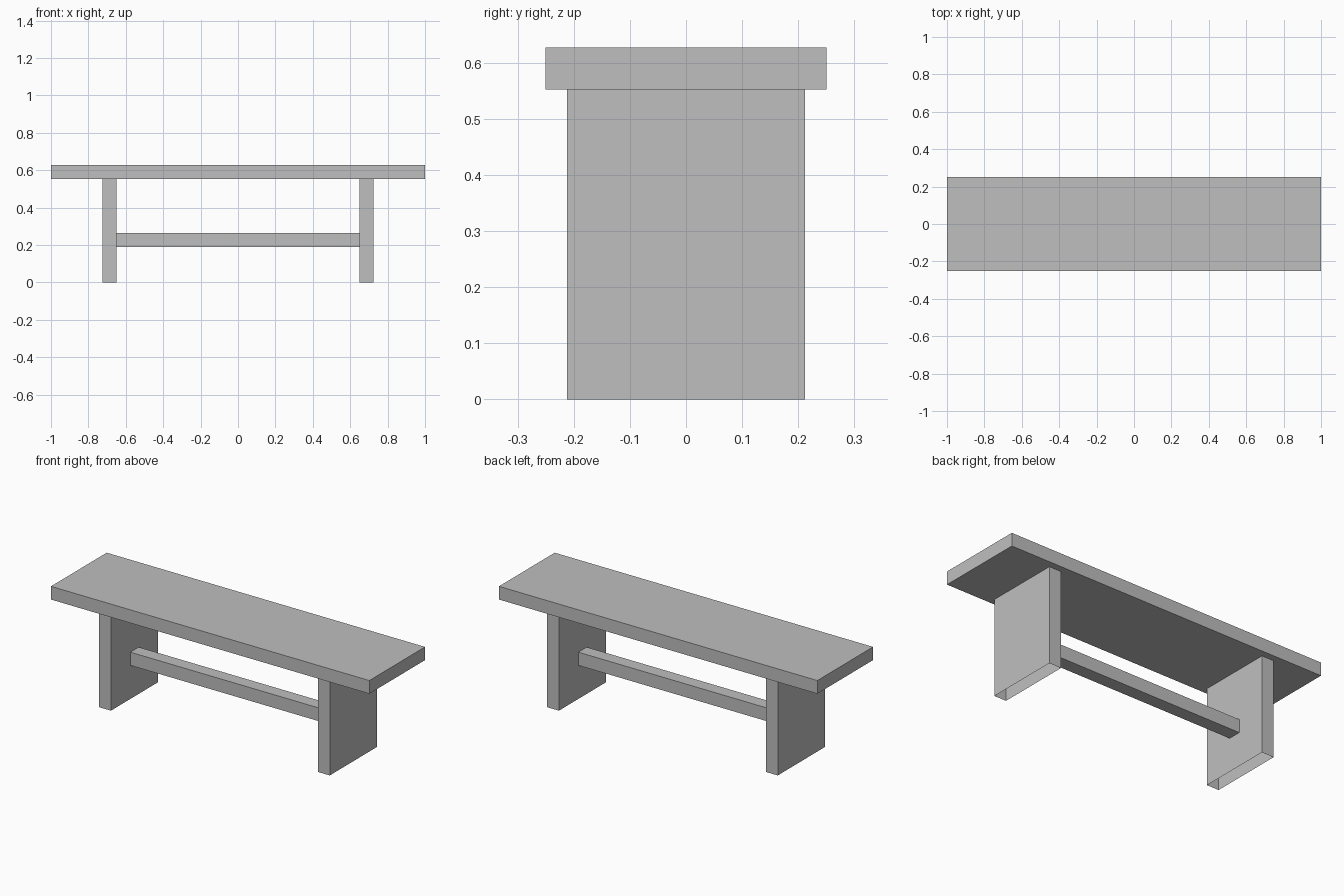
import bpy
import bmesh
from mathutils import Vector

cube = bpy.data.objects.get("Cube")
if cube:
    bpy.data.objects.remove(cube, do_unlink=True)

# Single plain grey material
grey = bpy.data.materials.new("plain grey")
grey.use_nodes = True
colour = (0.52, 0.52, 0.52, 1)
grey.diffuse_color = colour
grey.node_tree.nodes["Principled BSDF"].inputs["Base Color"].default_value = colour


def board(name, size, centre, open_axis=None):
    """Box-shaped board; both end faces along open_axis are left out."""
    bm = bmesh.new()
    bmesh.ops.create_cube(bm, size=1)
    bmesh.ops.scale(bm, vec=Vector(size), verts=bm.verts)
    bm.normal_update()
    if open_axis is not None:
        ends = [f for f in bm.faces if abs(f.normal[open_axis]) > 0.9]
        bmesh.ops.delete(bm, geom=ends, context="FACES_ONLY")
    mesh = bpy.data.meshes.new(name)
    bm.to_mesh(mesh)
    bm.free()
    mesh.materials.append(grey)
    obj = bpy.data.objects.new(name, mesh)
    obj.location = centre
    bpy.context.collection.objects.link(obj)
    return obj


thick = 0.075      # every board has the same thickness
leg_height = 0.552
leg_x = 0.6875

# Seat plank
board("seat", (2, 0.5, thick), (0, 0, leg_height + thick / 2))

# Panel legs, open underneath and where they meet the seat
for side, name in ((1, "left_leg"), (-1, "right_leg")):
    board(name, (thick, 0.424, leg_height), (side * leg_x, 0, leg_height / 2), open_axis=2)

# Stretcher rail running between the inner leg faces
board("stretcher", (2 * leg_x - thick, thick, thick), (0, 0, 0.228), open_axis=0)
